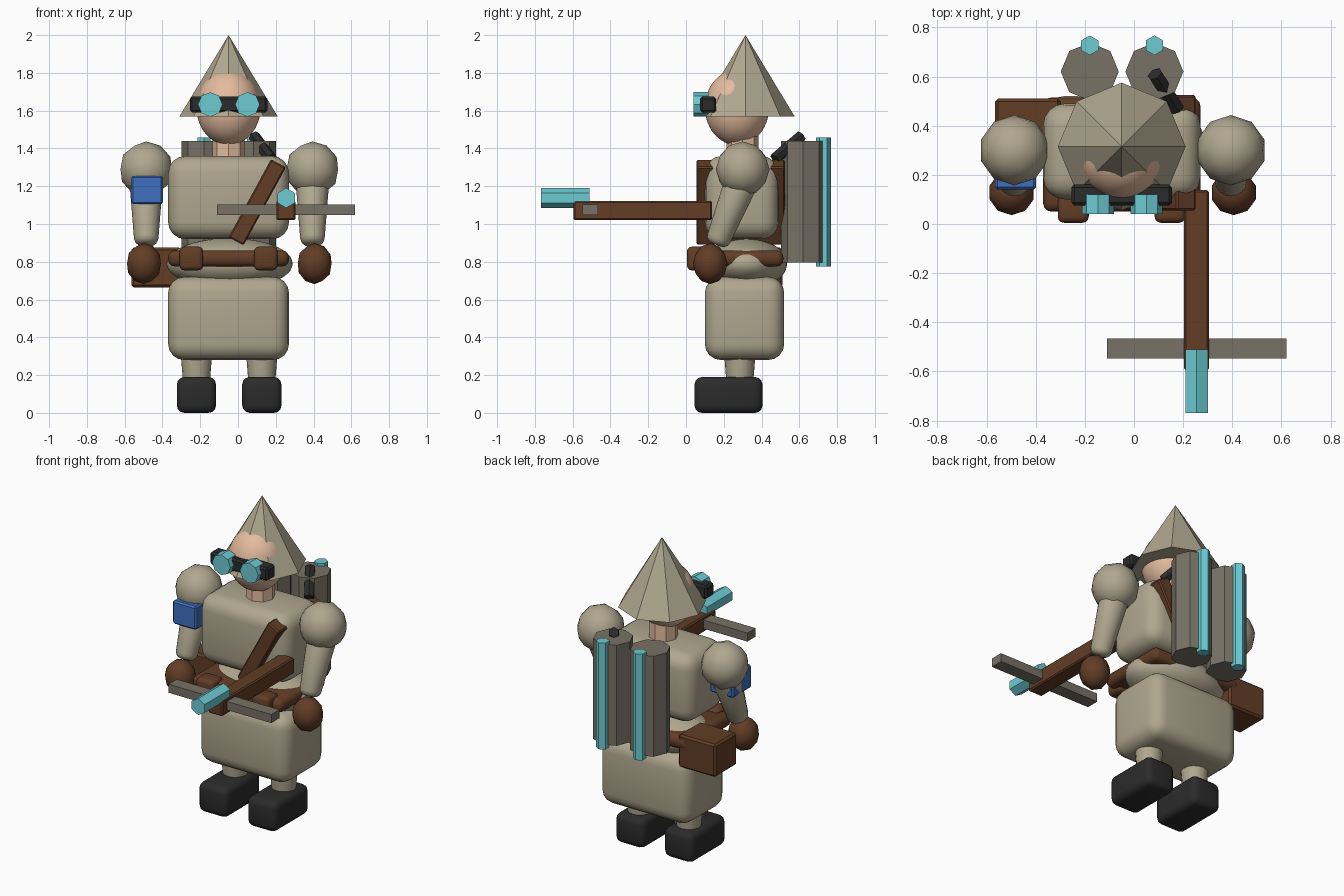
import bpy, math
from mathutils import Vector

old = bpy.data.objects.get("Cube")
if old:
    bpy.data.objects.remove(old, do_unlink=True)


def material(name, rgb):
    lin = [((c / 255 + 0.055) / 1.055) ** 2.4 for c in rgb] + [1]
    m = bpy.data.materials.new(name)
    m.use_nodes = True
    m.diffuse_color = lin
    bsdf = next(n for n in m.node_tree.nodes if n.type == 'BSDF_PRINCIPLED')
    bsdf.inputs["Base Color"].default_value = lin
    bsdf.inputs["Roughness"].default_value = 0.8
    return m


cloth = material("beige_cloth", (176, 167, 143))
metal = material("dull_grey", (120, 114, 102))
leather = material("brown_leather", (98, 61, 38))
black = material("black_rubber", (43, 43, 43))
cyan = material("cyan_glass", (108, 204, 212))
blue = material("blue_band", (62, 112, 192))
skin = material("skin", (228, 188, 158))


def finish(name, mat, bevel=0, segments=3, smooth=False):
    ob = bpy.context.object
    ob.name = name
    ob.data.materials.append(mat)
    bpy.ops.object.transform_apply(location=False, rotation=False, scale=True)
    if bevel:
        mod = ob.modifiers.new("round", 'BEVEL')
        mod.width, mod.segments, mod.limit_method = bevel, segments, 'ANGLE'
        bpy.ops.object.modifier_apply(modifier="round")
    if smooth:
        bpy.ops.object.shade_smooth_by_angle(angle=math.radians(45))
    return ob


def box(name, mat, xs, ys, zs, bevel=0, segments=3, smooth=True, tilt=0):
    lo, hi = Vector((xs[0], ys[0], zs[0])), Vector((xs[1], ys[1], zs[1]))
    bpy.ops.mesh.primitive_cube_add(size=1, location=(lo + hi) / 2, rotation=(0, tilt, 0))
    bpy.context.object.scale = hi - lo
    return finish(name, mat, bevel, segments, smooth and bevel > 0)


def ball(name, mat, centre, radii, detail=2):
    bpy.ops.mesh.primitive_ico_sphere_add(subdivisions=detail, radius=1, location=centre)
    bpy.context.object.scale = radii
    return finish(name, mat, smooth=True)


def rod(name, mat, a, b, r1, r2, sides, bevel=0, smooth=False):
    a, b = Vector(a), Vector(b)
    d = b - a
    bpy.ops.mesh.primitive_cone_add(vertices=sides, radius1=r1, radius2=r2, depth=d.length,
                                    location=(a + b) / 2,
                                    rotation=d.to_track_quat('Z', 'Y').to_euler())
    return finish(name, mat, bevel, 3, smooth)


MID = -0.05

# Head, hat and goggles
rod("hat", cloth, (MID, 0.315, 1.57), (MID, 0.315, 2.0), 0.26, 0, 8)
ball("head", skin, (MID, 0.27, 1.617), (0.17, 0.17, 0.2), 4)
rod("neck", skin, (MID, 0.3, 1.3), (MID, 0.3, 1.5), 0.085, 0.085, 8)
box("goggle_band", black, (-0.255, 0.155), (0.075, 0.16), (1.59, 1.675), 0.012, 1, False)
for side, x in (("right", -0.147), ("left", 0.05)):
    rod(side + "_lens", cyan, (x, 0.12, 1.633), (x, 0.04, 1.633), 0.065, 0.065, 8)

# Body
box("torso", cloth, (-0.37, 0.27), (0.1, 0.49), (0.92, 1.36), 0.09, 4)
ball("belly", cloth, (-0.045, 0.32, 0.79), (0.335, 0.215, 0.135), 4)
box("lower_body", cloth, (-0.37, 0.27), (0.1, 0.52), (0.28, 0.72), 0.085, 4)
box("chest_strap", leather, (0.057, 0.147), (0.055, 0.525), (0.88, 1.35), 0.008, 1, False,
    math.radians(28.5))

# Belt, pouches and satchel
box("belt", leather, (-0.37, 0.27), (0.05, 0.515), (0.775, 0.86), 0.035, 3)
for side, x in (("right", -0.247), ("left", 0.147)):
    box(side + "_pouch", leather, (x - 0.063, x + 0.063), (0.005, 0.12), (0.755, 0.88), 0.025)
box("satchel", leather, (-0.565, -0.3), (0.29, 0.51), (0.665, 0.875), 0.012, 1, False)

# Arms, legs and boots
for side, s in (("right", -1), ("left", 1)):
    x = -0.046 + s * 0.44
    ball(side + "_shoulder", cloth, (x, 0.3, 1.29), (0.143, 0.143, 0.147))
    rod(side + "_forearm", cloth, (x, 0.3, 1.24), (x, 0.16, 0.89), 0.09, 0.062, 16, 0.035, True)
    x = -0.046 + s * 0.452
    ball(side + "_hand", leather, (x, 0.128, 0.79), (0.094, 0.092, 0.108))
    x = -0.047 + s * 0.173
    rod(side + "_leg", cloth, (x, 0.285, 0.36), (x, 0.285, 0.15), 0.087, 0.07, 16, 0, True)
    box(side + "_boot", black, (x - 0.104, x + 0.104), (0.045, 0.405), (0, 0.19), 0.04)
box("arm_band", blue, (-0.565, -0.398), (0.14, 0.33), (1.105, 1.255), 0.01, 1, False)

# Back canisters with glass tubes
for side, x in (("right", -0.18), ("left", 0.083)):
    rod(side + "_canister", metal, (x, 0.62, 0.795), (x, 0.62, 1.44), 0.118, 0.118, 8)
    rod(side + "_tube", cyan, (x, 0.727, 0.775), (x, 0.727, 1.457), 0.04, 0.04, 6)
rod("canister_handle", black, (0.175, 0.47, 1.345), (0.085, 0.61, 1.465), 0.032, 0.032, 6)

# Crossbow
box("crossbow_stock", leather, (0.203, 0.305), (-0.595, 0.138), (1.02, 1.122), 0.008, 1, False)
box("crossbow_limb", metal, (-0.11, 0.62), (-0.548, -0.465), (1.047, 1.102))
rod("crossbow_bolt", cyan, (0.255, -0.51, 1.138), (0.255, -0.768, 1.138), 0.053, 0.053, 6)
